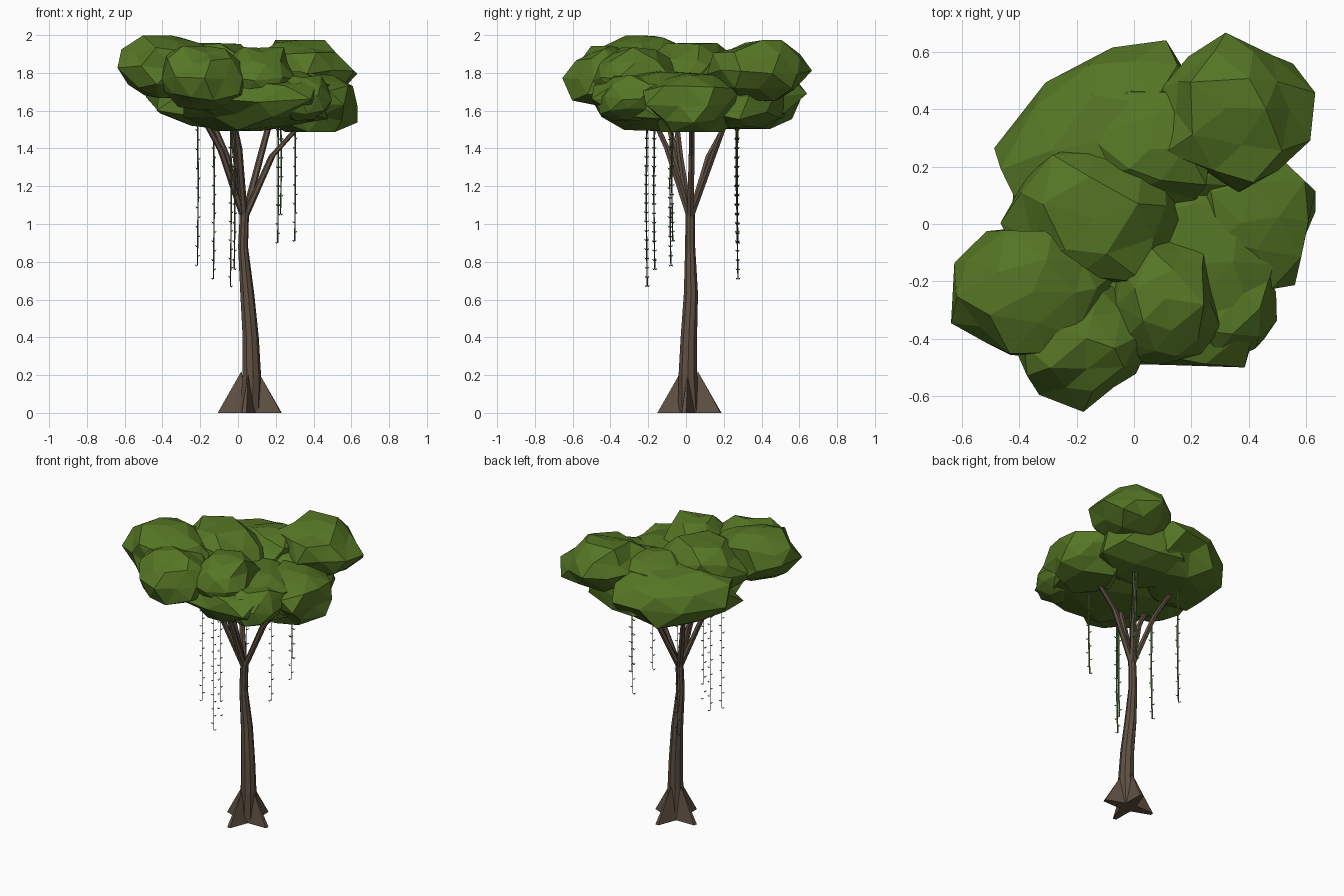
import bpy, bmesh, math, random
from mathutils import Matrix, Vector

cube = bpy.data.objects.get("Cube")
if cube:
    bpy.data.objects.remove(cube, do_unlink=True)
random.seed(7)


def material(name, color):
    mat = bpy.data.materials.new(name)
    mat.use_nodes = True
    mat.diffuse_color = (*color, 1)
    shader = mat.node_tree.nodes["Principled BSDF"]
    shader.inputs["Base Color"].default_value = (*color, 1)
    shader.inputs["Roughness"].default_value = 0.9
    return mat


bark = material("bark", (0.115, 0.08, 0.055))
leaf = material("leaf", (0.09, 0.18, 0.018))
vine_green = material("vine_green", (0.035, 0.07, 0.02))


def finish(bm, name, mat, recalc=True):
    if recalc:
        bmesh.ops.recalc_face_normals(bm, faces=bm.faces[:])
    mesh = bpy.data.meshes.new(name)
    bm.to_mesh(mesh)
    bm.free()
    mesh.materials.append(mat)
    obj = bpy.data.objects.new(name, mesh)
    bpy.context.collection.objects.link(obj)
    return obj


def limb(name, path, sides):
    """Faceted tube through (x, y, z, radius) stations."""
    bm = bmesh.new()
    rings = []
    for x, y, z, r in path:
        angles = [2 * math.pi * i / sides for i in range(sides)]
        rings.append([bm.verts.new((x + r * math.cos(a), y + r * math.sin(a), z))
                      for a in angles])
    for low, high in zip(rings, rings[1:]):
        for i in range(sides):
            j = (i + 1) % sides
            bm.faces.new((low[i], low[j], high[j], high[i]))
    bm.faces.new(rings[0])
    bm.faces.new(rings[-1])
    return finish(bm, name, bark)


# Trunk, gently leaning
limb("trunk", [(0.065, 0.015, 0.01, 0.058), (0.072, 0.01, 0.2, 0.05),
               (0.066, 0.015, 0.4, 0.044), (0.048, 0.026, 0.63, 0.038),
               (0.026, 0.022, 0.88, 0.027), (0.034, 0.022, 1.08, 0.025)], 9)

# Root flares: four wedges leaning against the trunk
for i in range(4):
    a = math.radians(90 * i - 10)
    out = Vector((math.cos(a), math.sin(a), 0))
    side = Vector((-out.y, out.x, 0))
    base = Vector((0.062, 0.018, 0))
    bm = bmesh.new()
    corners = [base + side * 0.045, base - side * 0.045,
               base + out * 0.17 - side * 0.012, base + out * 0.17 + side * 0.012,
               base + out * 0.09 + Vector((0, 0, 0.11)),
               base + out * 0.045 + Vector((0, 0, 0.22))]
    bmesh.ops.convex_hull(bm, input=[bm.verts.new(c) for c in corners])
    finish(bm, f"root_{i + 1}", bark)

# Branches: elbow and tip of each, all leaving the trunk top
branches = [((0.18, 0.03, 1.36), (0.36, 0.03, 1.56)),
            ((0.125, 0.15, 1.38), (0.19, 0.24, 1.62)),
            ((-0.06, 0.12, 1.36), (-0.16, 0.25, 1.6)),
            ((-0.09, -0.06, 1.39), (-0.24, -0.12, 1.66)),
            ((0.005, -0.10, 1.4), (-0.05, -0.22, 1.66)),
            ((-0.01, -0.03, 1.35), (-0.05, -0.07, 1.7))]
for i, (elbow, tip) in enumerate(branches):
    limb(f"branch_{i + 1}", [(0.033, 0.022, 1.03, 0.02), (*elbow, 0.018),
                             (*tip, 0.015)], 6)

# Canopy: squashed faceted clumps (centre, radii, yaw in degrees)
clumps = [((-0.36, -0.24, 1.83), (0.28, 0.26, 0.17), 0),
          ((-0.19, -0.41, 1.77), (0.24, 0.23, 0.175), 0),
          ((0.11, -0.28, 1.77), (0.21, 0.23, 0.175), 0),
          ((0.33, -0.30, 1.665), (0.18, 0.19, 0.125), 0),
          ((0.39, 0.02, 1.64), (0.25, 0.27, 0.16), 0),
          ((0.34, 0.39, 1.81), (0.27, 0.26, 0.165), 0),
          ((-0.11, 0.28, 1.68), (0.43, 0.30, 0.185), 42),
          ((-0.15, 0.02, 1.80), (0.32, 0.27, 0.16), 15),
          ((0.10, -0.12, 1.65), (0.41, 0.40, 0.165), 0),
          ((0.15, 0.28, 1.66), (0.36, 0.27, 0.16), 0),
          ((0.06, 0.28, 1.78), (0.24, 0.24, 0.13), 0)]
for i, (centre, radii, yaw) in enumerate(clumps):
    bm = bmesh.new()
    bmesh.ops.create_icosphere(bm, subdivisions=2, radius=1)
    spin = Matrix.Rotation(math.radians(yaw), 3, 'Z')
    for v in bm.verts:
        n = v.co.normalized() * random.uniform(0.87, 1.08)
        n += Vector([random.uniform(-0.1, 0.1) for _ in range(3)])
        n.z = max(-0.96, min(0.99, n.z * 1.12))
        v.co = Vector(centre) + spin @ Vector([n[k] * radii[k] for k in range(3)])
    finish(bm, f"canopy_clump_{i + 1}", leaf)

# Hanging vines: flat ribbons with small leaflets (x, y, lowest z)
vines = [(-0.215, -0.08, 0.78), (-0.13, 0.275, 0.71), (-0.04, -0.205, 0.67),
         (-0.02, -0.165, 0.76), (0.21, 0.275, 0.90), (0.225, 0.27, 1.05),
         (0.30, -0.07, 0.91)]
across = Vector((1, -1, 0)).normalized()
facing = Vector((1, 1, 0)).normalized()
for i, (x, y, bottom) in enumerate(vines):
    bm = bmesh.new()
    steps = round((1.6 - bottom) / 0.05)
    previous = None
    for s in range(steps + 1):
        t = s / steps
        sway = 0.012 * math.sin(t * math.pi)
        p = Vector((x + sway * 0.3, y - sway * 0.4, 1.6 + (bottom - 1.6) * t))
        half = across * (0.0065 - 0.002 * t)
        pair = [bm.verts.new(p - half), bm.verts.new(p + half)]
        if previous:
            bm.faces.new((previous[0], previous[1], pair[1], pair[0]))
        previous = pair
        # Leaflet pair, alternating direction
        turn = 1 if s % 2 else -1
        for d in (across * turn, facing * turn):
            tip = p + d * 0.019 + Vector((0, 0, 0.006))
            bm.faces.new([bm.verts.new(c) for c in
                          (p, p + d * 0.01 + Vector((0, 0, -0.005)), tip)])
    finish(bm, f"vine_{i + 1}", vine_green, recalc=False)
